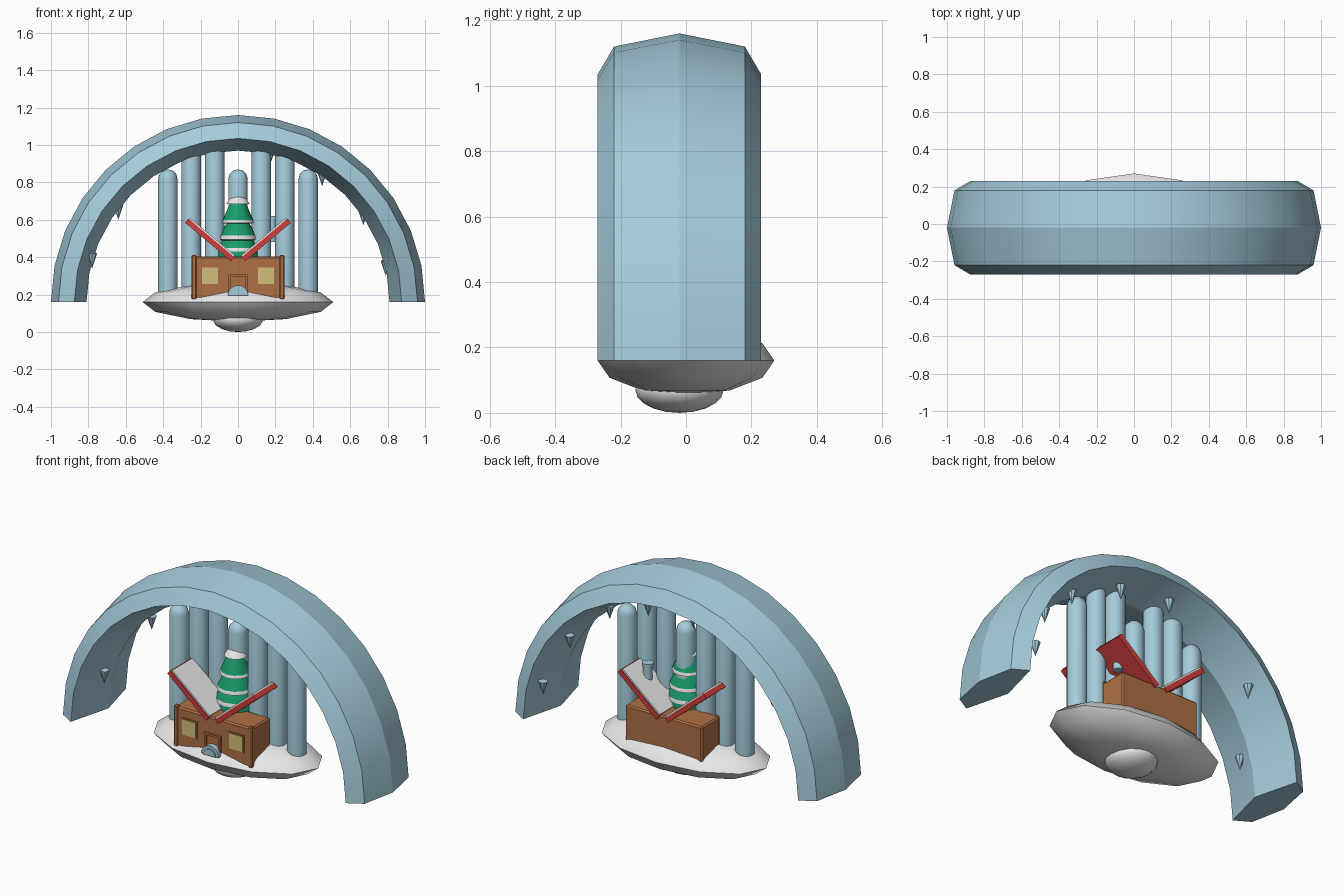
import bpy, bmesh, math
from mathutils import Matrix, Vector

if "Cube" in bpy.data.objects:
    bpy.data.objects.remove(bpy.data.objects["Cube"], do_unlink=True)


def material(name, rgb):
    m = bpy.data.materials.new(name)
    m.use_nodes = True
    m.diffuse_color = (*rgb, 1)
    m.node_tree.nodes["Principled BSDF"].inputs["Base Color"].default_value = (*rgb, 1)
    return m


ICE = material("ice blue", (0.37, 0.60, 0.70))
SNOW = material("snow white", (0.80, 0.80, 0.80))
WOOD = material("warm brown", (0.43, 0.16, 0.06))
RED = material("roof red", (0.62, 0.05, 0.045))
GREEN = material("fir green", (0.01, 0.34, 0.15))
GLASS = material("window yellow", (0.65, 0.53, 0.20))


def finish(name, bm, *mats, angle=30):
    bmesh.ops.recalc_face_normals(bm, faces=bm.faces)
    me = bpy.data.meshes.new(name)
    bm.to_mesh(me)
    bm.free()
    ob = bpy.data.objects.new(name, me)
    bpy.context.collection.objects.link(ob)
    for m in mats:
        me.materials.append(m)
    if angle:
        bpy.ops.object.select_all(action='DESELECT')
        ob.select_set(True)
        bpy.context.view_layer.objects.active = ob
        bpy.ops.object.shade_smooth_by_angle(angle=math.radians(angle))
    return ob


def box(name, centre, size, mat, tilt=0, bevel=0):
    bm = bmesh.new()
    place = Matrix.Translation(centre) @ Matrix.Rotation(tilt, 4, 'Y') @ Matrix.Diagonal((*size, 1))
    bmesh.ops.create_cube(bm, size=1, matrix=place)
    if bevel:
        bmesh.ops.bevel(bm, geom=bm.edges[:], offset=bevel, segments=1, affect='EDGES')
    return finish(name, bm, mat, angle=0)


def ellipsoid(name, centre, radii, mat, segs, rings):
    bm = bmesh.new()
    bmesh.ops.create_uvsphere(bm, u_segments=segs, v_segments=rings, radius=1,
                              matrix=Matrix.Translation(centre) @ Matrix.Diagonal((*radii, 1)))
    return finish(name, bm, mat, angle=65)


def lathe(name, centre, profile, sides, *mats, snowy=(), angle=40):
    """Spin (radius, height) points round a vertical axis; snowy bands use slot 1."""
    bm = bmesh.new()
    rings = []
    for r, z in profile:
        if r == 0:
            rings.append([bm.verts.new(Vector(centre) + Vector((0, 0, z)))] * sides)
            continue
        turns = [math.tau * i / sides for i in range(sides)]
        rings.append([bm.verts.new(Vector(centre) + Vector((r * math.cos(t), r * math.sin(t), z)))
                      for t in turns])
    for band, (a, b) in enumerate(zip(rings, rings[1:])):
        for i in range(sides):
            j = (i + 1) % sides
            corners = list(dict.fromkeys([a[i], a[j], b[j], b[i]]))
            bm.faces.new(corners).material_index = int(band in snowy)
    for ring in (rings[0], rings[-1]):
        if ring[0] is not ring[1]:
            bm.faces.new(ring)
    return finish(name, bm, *mats, angle=angle)


# Ice arch: six-sided section swept through half a turn
MID = -0.02
BASE = 0.16
section = [(1, 0), (0.96, 0.2), (0.875, 0.25), (0.81, 0), (0.875, -0.25), (0.96, -0.2)]
STEPS = 16
bm = bmesh.new()
loops = []
for k in range(STEPS + 1):
    t = math.pi * k / STEPS
    loops.append([bm.verts.new((r * math.cos(t), y + MID, BASE + r * math.sin(t))) for r, y in section])
for a, b in zip(loops, loops[1:]):
    for i in range(len(section)):
        j = (i + 1) % len(section)
        bm.faces.new((a[i], a[j], b[j], b[i]))
bm.faces.new(loops[0])
bm.faces.new(loops[-1])
finish("ice_arch", bm, ICE, angle=20)

# Icicles on the inside of the arch
for n, (x, y, z) in enumerate([(-0.78, -0.1, 0.42), (-0.64, 0.13, 0.68), (-0.13, 0.12, 0.99),
                               (0.17, 0.1, 0.97), (0.45, 0.05, 0.86), (0.67, 0.1, 0.65),
                               (0.79, 0.17, 0.38)]):
    lathe(f"icicle_{n}", (x, y, z), [(0, -0.08), (0.027, 0), (0, 0.01)], 8, ICE)

# Snow mound and its rounded underside
ellipsoid("snow_mound", (0, 0, BASE), (0.51, 0.27, 0.105), SNOW, 12, 6)
ellipsoid("mound_underside", (0, MID, 0.07), (0.135, 0.135, 0.07), SNOW, 16, 10)

# Row of round-topped ice pillars, tall ones reaching the arch
for n, top in enumerate((0.87, 0.99, 1.02, 0.87, 1.02, 0.99, 0.87)):
    R = 0.052
    dome = [(R * math.cos(a), top - R + R * math.sin(a))
            for a in (math.radians(d) for d in (0, 30, 60))]
    lathe(f"ice_pillar_{n}", (0.125 * (n - 3), 0, 0), [(R, 0.16)] + dome + [(0, top)], 16, ICE)

# Two cabins with V-shaped roofs, one in front of the other
TILT = math.radians(40)
for tag, front in (("front", -0.225), ("back", 0.035)):
    mid = front + 0.085
    box(f"{tag}_cabin_walls", (0, mid, 0.29), (0.49, 0.17, 0.225), WOOD, bevel=0.008)
    for s in (-1, 1):
        side = "left" if s > 0 else "right"
        box(f"{tag}_cabin_post_{side}", (s * 0.236, front + 0.008, 0.293), (0.026, 0.026, 0.235),
            WOOD, bevel=0.005)
        # Roof slab with a snow sheet on its upper face
        centre = Vector((s * 0.151, mid, 0.492))
        up = Vector((-s * math.sin(TILT), 0, math.cos(TILT)))
        box(f"{tag}_roof_{side}", centre, (0.32, 0.195, 0.028), RED, tilt=-s * TILT)
        box(f"{tag}_roof_snow_{side}", centre + up * 0.018, (0.31, 0.185, 0.01), SNOW, tilt=-s * TILT)
        # Window
        box(f"{tag}_window_frame_{side}", (s * 0.15, front - 0.001, 0.3), (0.098, 0.009, 0.102), WOOD)
        box(f"{tag}_window_{side}", (s * 0.15, front - 0.004, 0.3), (0.085, 0.009, 0.088), GLASS)
        box(f"{tag}_door_jamb_{side}", (s * 0.045, front - 0.004, 0.25), (0.012, 0.016, 0.11), WOOD)
    box(f"{tag}_door_lintel", (0, front - 0.004, 0.302), (0.102, 0.016, 0.012), WOOD)

# Small ice arch before the door, with a solid pane inside it
bm = bmesh.new()
for radius, depth in ((0.055, 0.035), (0.038, 0.042)):
    arc = [bm.verts.new((radius * math.cos(math.pi * k / 10), -0.22 - depth,
                         0.195 + radius * math.sin(math.pi * k / 10))) for k in range(11)]
    face = bm.faces.new(arc)
    out = bmesh.ops.extrude_face_region(bm, geom=[face])
    bmesh.ops.translate(bm, vec=(0, depth, 0),
                        verts=[v for v in out["geom"] if isinstance(v, bmesh.types.BMVert)])
finish("doorway_ice", bm, ICE)

# Chimney on the back cabin
lathe("chimney", (0.18, 0.09, 0), [(0.025, 0.48), (0.025, 0.6), (0.031, 0.6), (0.031, 0.62), (0, 0.62)],
      12, ICE)

# Fir tree with snowy tier rims and cap
tree = [(0.03, 0.24), (0.03, 0.36), (0.115, 0.38), (0.11, 0.43), (0.107, 0.45), (0.085, 0.49),
        (0.1, 0.495), (0.096, 0.515), (0.062, 0.58), (0.085, 0.583), (0.08, 0.6), (0.045, 0.685)]
lathe("fir_tree", (0, -0.02, 0), tree, 12, GREEN, SNOW, snowy=(3, 6, 9))
lathe("tree_snow_cap", (0, -0.02, 0),
      [(0, 0.68), (0.062, 0.685), (0.045, 0.712), (0.02, 0.73), (0, 0.735)], 12, SNOW)
